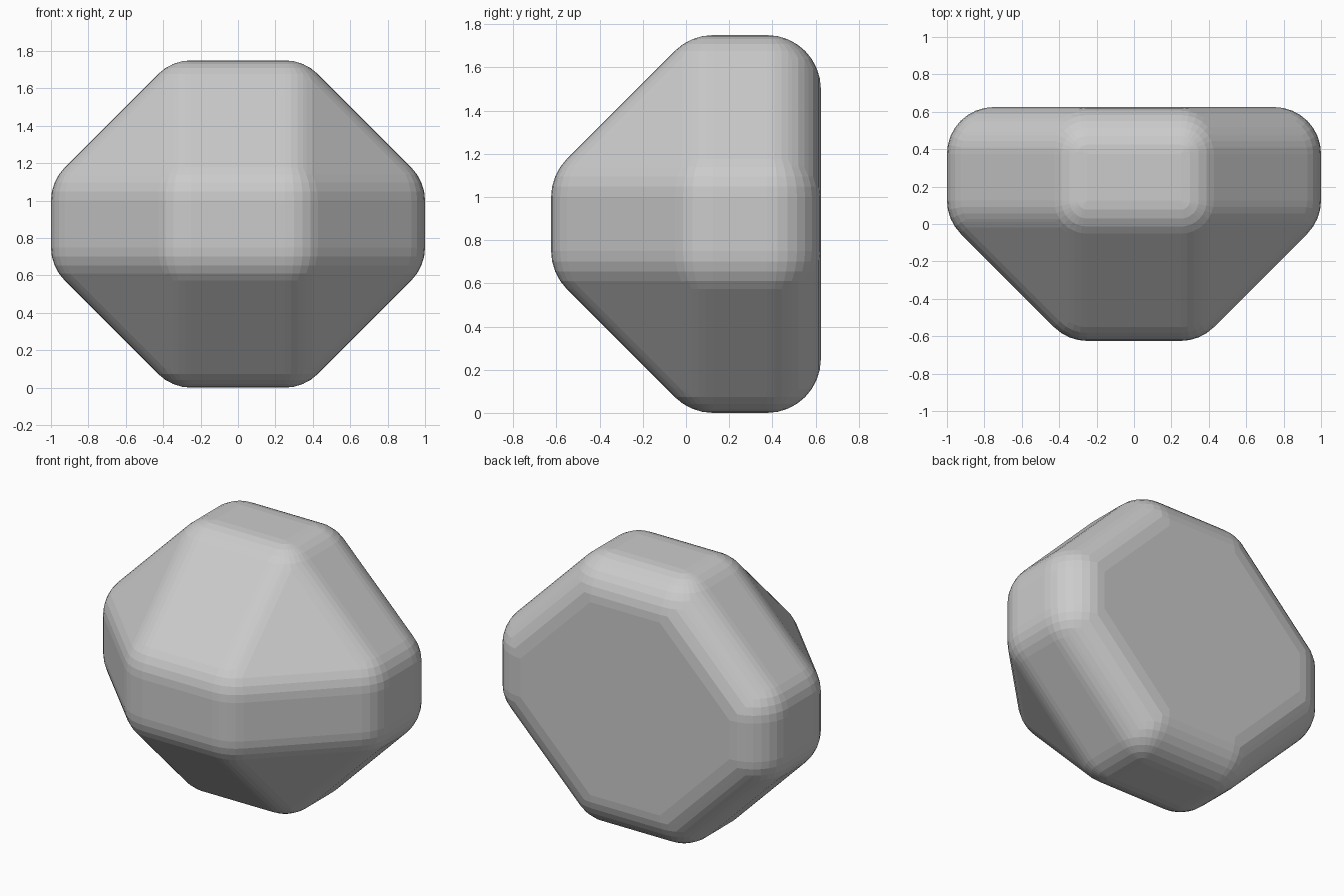
import bpy, bmesh
from math import sin, cos, pi
from itertools import product
from mathutils import Vector

if "Cube" in bpy.data.objects:
    bpy.data.objects.remove(bpy.data.objects["Cube"])

R = 0.25            # rounding radius of every edge
STEPS = 8           # facets per quarter turn

# Directions of a faceted ball, plus the diagonals used by the corner triangles
ball = [Vector((0, 0, 1)), Vector((0, 0, -1))]
for i in range(1, 2 * STEPS):
    a = pi * i / (2 * STEPS)
    for j in range(4 * STEPS):
        t = 2 * pi * j / (4 * STEPS)
        ball.append(Vector((sin(a) * cos(t), sin(a) * sin(t), cos(a))))
ball += [Vector(d).normalized() for d in product((-1, 1), repeat=3)]

# Ball centres: front plate, side plates, top and bottom plates
centres = list(product((-0.25, 0.25), (-0.375,), (0.75, 1.0)))
centres += list(product((-0.75, 0.75), (0.125, 0.375), (0.75, 1.0)))
centres += list(product((-0.25, 0.25), (0.125, 0.375), (0.25, 1.5)))

# Rounded, chamfered body as the hull of all the balls
bm = bmesh.new()
for c in centres:
    for d in ball:
        bm.verts.new(Vector(c) + d * R)
bmesh.ops.remove_doubles(bm, verts=bm.verts[:], dist=1e-5)
bmesh.ops.convex_hull(bm, input=bm.verts[:])
bmesh.ops.delete(bm, geom=[v for v in bm.verts if not v.link_faces], context='VERTS')
bmesh.ops.dissolve_limit(bm, angle_limit=0.01, verts=bm.verts[:], edges=bm.edges[:])
bmesh.ops.recalc_face_normals(bm, faces=bm.faces[:])

mesh = bpy.data.meshes.new("rounded_body")
bm.to_mesh(mesh)
bm.free()
bpy.context.collection.objects.link(bpy.data.objects.new("rounded_body", mesh))
